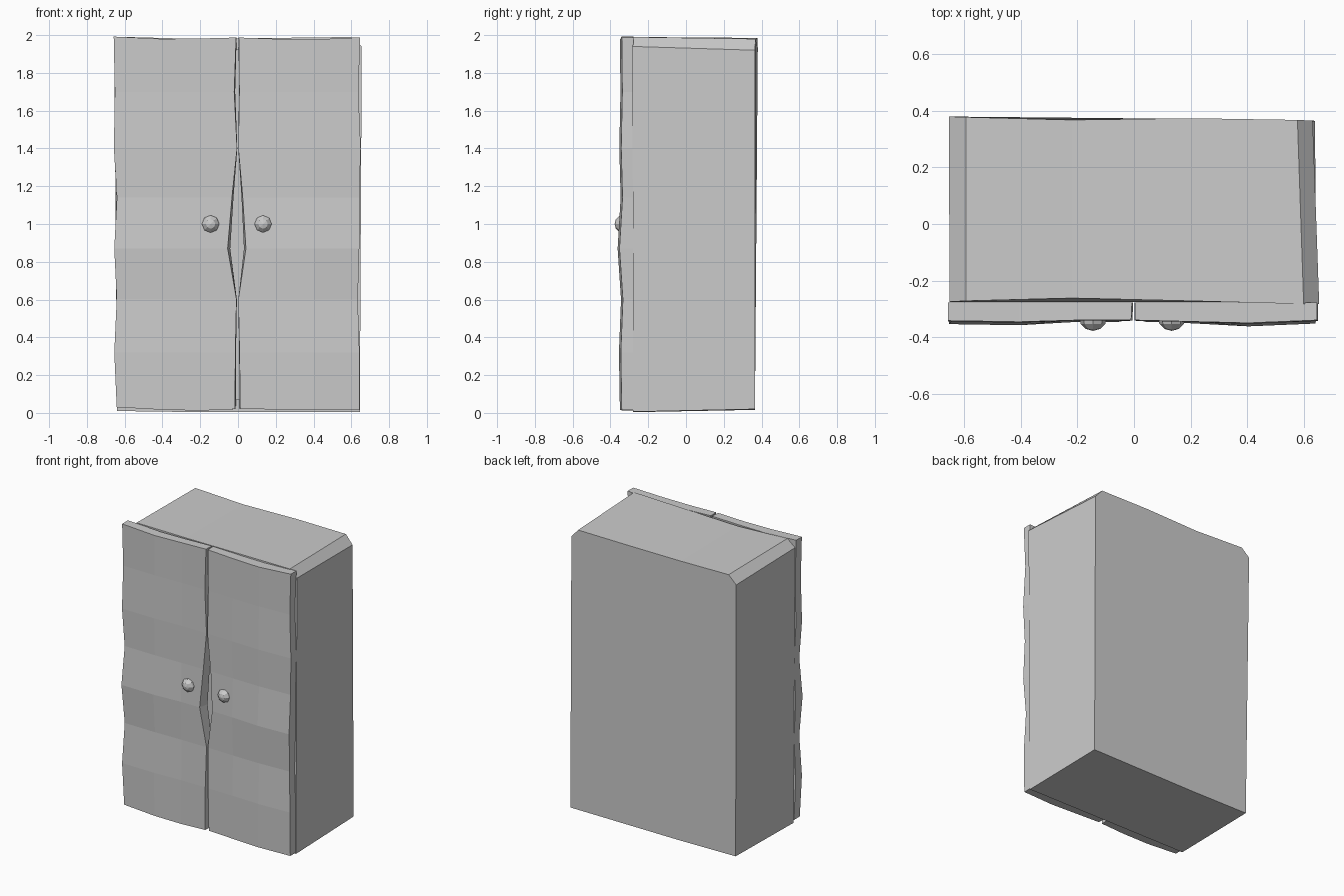
import bpy, bmesh
from mathutils import Vector, Matrix

if "Cube" in bpy.data.objects:
    bpy.data.objects.remove(bpy.data.objects["Cube"])


def finish(bm, name):
    bmesh.ops.recalc_face_normals(bm, faces=bm.faces[:])
    me = bpy.data.meshes.new(name)
    bm.to_mesh(me)
    bm.free()
    ob = bpy.data.objects.new(name, me)
    bpy.context.collection.objects.link(ob)
    return ob


# Cabinet body: slightly crooked chamfered outline, front opening recessed
front = [(-0.64, -0.275, 0.01), (-0.2, -0.27, 0.004), (0.645, -0.28, 0.006),
         (0.655, -0.283, 1.94), (0.60, -0.283, 1.99), (0.2, -0.272, 1.985),
         (-0.22, -0.262, 1.98), (-0.595, -0.272, 1.99), (-0.652, -0.275, 1.94)]
back = [(-0.64, 0.365, 0.02), (-0.2, 0.365, 0.016), (0.64, 0.365, 0.02),
        (0.632, 0.365, 1.92), (0.578, 0.368, 1.98), (0.2, 0.374, 1.98),
        (-0.22, 0.368, 1.975), (-0.595, 0.378, 1.985), (-0.655, 0.38, 1.93)]
rim = [(-0.58, 0.07), (0.58, 0.07), (0.58, 1.92), (-0.58, 1.92)]

bm = bmesh.new()
f = [bm.verts.new(p) for p in front]
b = [bm.verts.new(p) for p in back]
n = len(f)
for i in range(n):
    j = (i + 1) % n
    bm.faces.new((f[i], f[j], b[j], b[i]))
bm.faces.new(b)
o = [bm.verts.new((x, -0.275, z)) for x, z in rim]
d = [bm.verts.new((x, 0.31, z)) for x, z in rim]
for i in range(4):
    bm.faces.new((o[i], o[(i + 1) % 4], d[(i + 1) % 4], d[i]))
bm.faces.new(d)
bm.faces.new((f[0], f[1], f[2], o[1], o[0]))
bm.faces.new((f[2], f[3], o[2], o[1]))
bm.faces.new((f[3], f[4], f[5], f[6], f[7], f[8], o[3], o[2]))
bm.faces.new((f[8], f[0], o[0], o[3]))
finish(bm, "cabinet_body")

# Doors: wavy slabs, one row per height, four columns from hinge to middle
heights = [0.02, 0.32, 0.60, 0.87, 1.14, 1.40, 1.70, 1.99]
wave = [0.0, -0.005, 0.006, -0.012, 0.004, -0.003, 0.003, 0.0]


def door(name, side, outer, inner, bottom, top, depth):
    bm = bmesh.new()
    layers = []
    for back_side in (False, True):
        grid = []
        for r, z in enumerate(heights):
            xi = inner[r] * (0.75 if back_side else 1)
            xs = (outer[r], 0.405, 0.2, xi)
            row = []
            for c, x in enumerate(xs):
                zz = bottom[c] if r == 0 else top[c] if r == 7 else z
                y = -0.278 if back_side else depth[c] + wave[r] * (1 if c < 2 else 0.5)
                row.append(bm.verts.new((side * x, y, zz)))
            grid.append(row)
        layers.append(grid)
        for r in range(7):
            for c in range(3):
                bm.faces.new((grid[r][c], grid[r][c + 1],
                              grid[r + 1][c + 1], grid[r + 1][c]))
    # close the slab edges
    for e in [e for e in bm.edges if e.is_boundary and e.verts[0] in
              {v for row in layers[0] for v in row}]:
        pair = []
        for v in e.verts:
            for g0, g1 in zip(*layers):
                if v in g0:
                    pair.append(g1[g0.index(v)])
        bm.faces.new((e.verts[0], e.verts[1], pair[1], pair[0]))
    finish(bm, name)


door("left_door", -1,
     [0.642, 0.655, 0.642, 0.655, 0.641, 0.657, 0.652, 0.658],
     [0.016, 0.014, 0.008, 0.055, 0.032, 0.005, 0.02, 0.01],
     (0.03, 0.017, 0.012, 0.02), (1.992, 1.98, 1.982, 1.987),
     (-0.342, -0.346, -0.34, -0.34))
door("right_door", 1,
     [0.643, 0.643, 0.634, 0.642, 0.642, 0.65, 0.637, 0.647],
     [0.012, 0.008, 0.002, 0.042, 0.025, 0.002, 0.007, 0.004],
     (0.014, 0.014, 0.018, 0.022), (1.988, 1.977, 1.98, 1.987),
     (-0.34, -0.35, -0.345, -0.34))

# Round door knobs
for name, x in (("left_knob", -0.145), ("right_knob", 0.133)):
    bm = bmesh.new()
    bmesh.ops.create_uvsphere(bm, u_segments=8, v_segments=6, radius=0.05)
    bmesh.ops.rotate(bm, verts=bm.verts, matrix=Matrix.Rotation(1.5708, 3, 'X'))
    bmesh.ops.translate(bm, verts=bm.verts, vec=Vector((x, -0.328, 1.0)))
    finish(bm, name)
